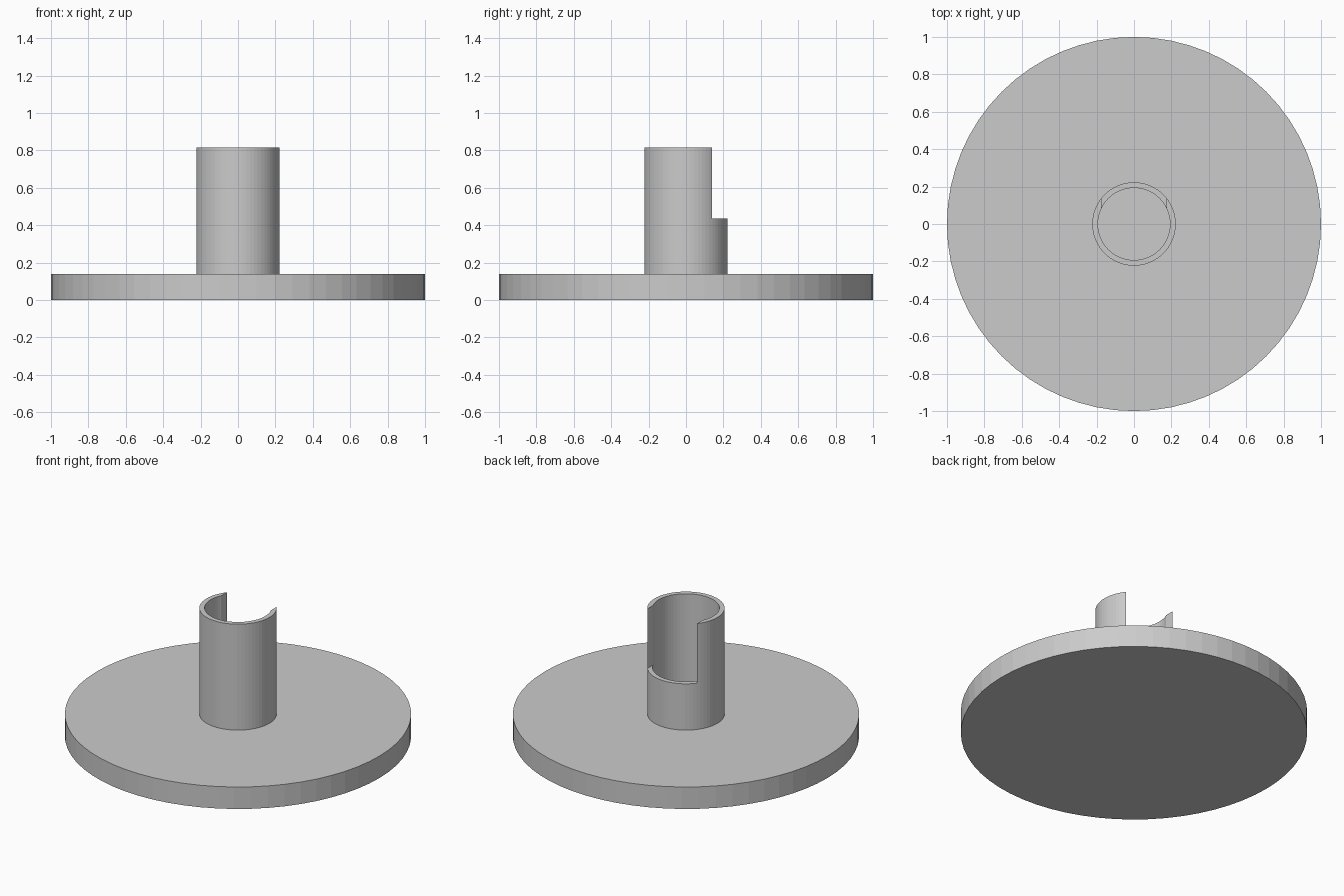
import bpy

cube = bpy.data.objects.get("Cube")
if cube:
    bpy.data.objects.remove(cube, do_unlink=True)

SIDES = 64
BASE_TOP = 0.14
TUBE_TOP = 0.815
NOTCH_Z = 0.435

grey = bpy.data.materials.new("plain grey")
grey.use_nodes = True
colour = (0.6, 0.6, 0.6, 1)
grey.diffuse_color = colour
grey.node_tree.nodes["Principled BSDF"].inputs["Base Color"].default_value = colour


def cylinder(name, radius, bottom, top):
    bpy.ops.mesh.primitive_cylinder_add(
        vertices=SIDES, radius=radius, depth=top - bottom,
        location=(0, 0, (bottom + top) / 2))
    obj = bpy.context.object
    obj.name = name
    obj.data.materials.append(grey)
    return obj


def cut(target, cutter):
    mod = target.modifiers.new(cutter.name, 'BOOLEAN')
    mod.operation = 'DIFFERENCE'
    mod.solver = 'EXACT'
    mod.object = cutter
    bpy.context.view_layer.objects.active = target
    bpy.ops.object.modifier_apply(modifier=mod.name)
    bpy.data.objects.remove(cutter, do_unlink=True)


# Round base plate
cylinder("base_plate", 1.0, 0, BASE_TOP)

# Hollow post standing on the plate
post = cylinder("post", 0.223, BASE_TOP, TUBE_TOP)
cut(post, cylinder("bore", 0.193, BASE_TOP - 0.1, TUBE_TOP + 0.1))

# Wide notch open at the back of the post
bpy.ops.mesh.primitive_cube_add(size=1, location=(0, 0.25, NOTCH_Z + 0.5))
notch = bpy.context.object
notch.name = "notch"
notch.scale = (0.35, 0.5, 1)
notch.data.materials.append(grey)
bpy.context.view_layer.update()
cut(post, notch)
